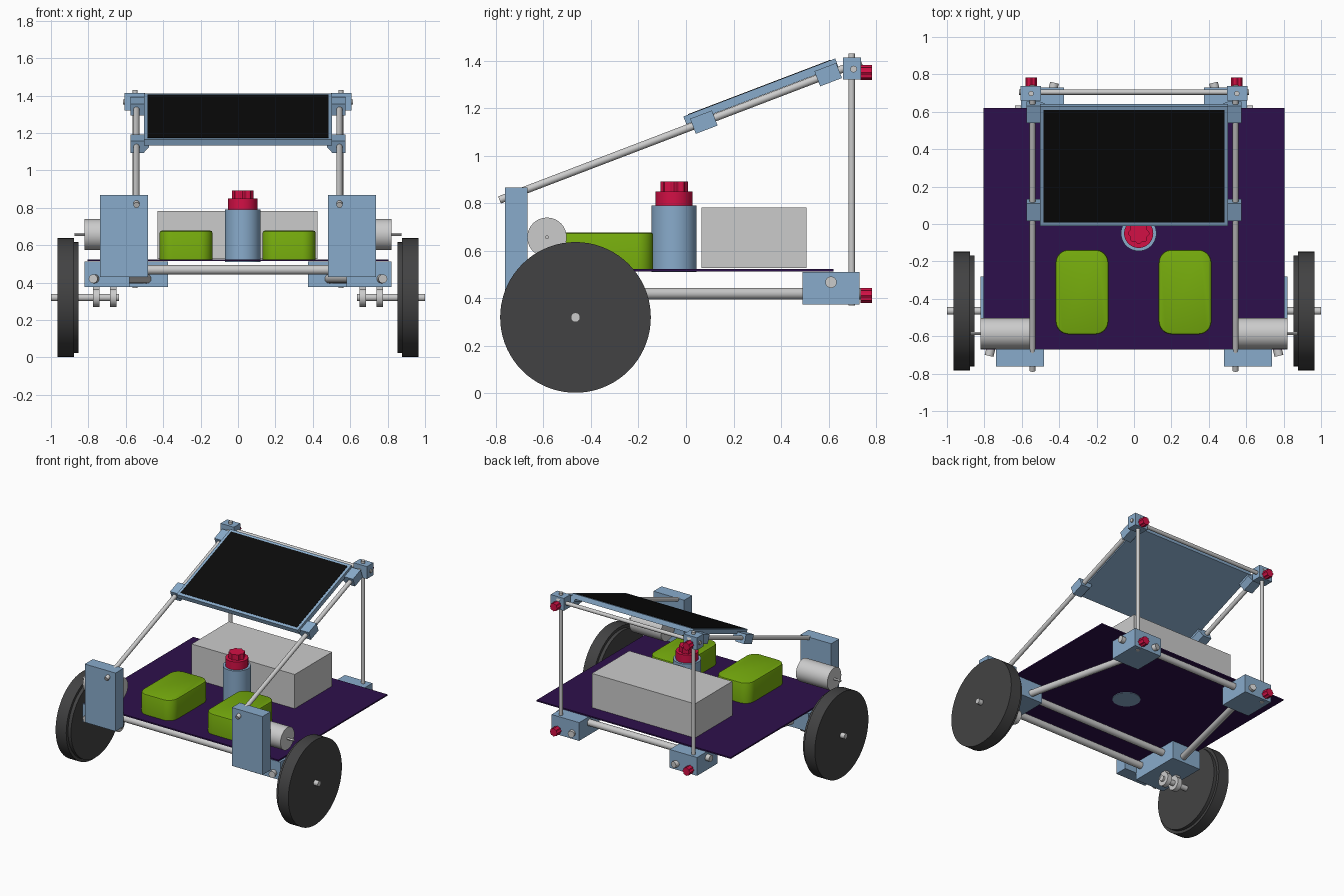
import bpy, bmesh, math
from mathutils import Vector, Matrix

if "Cube" in bpy.data.objects:
    bpy.data.objects.remove(bpy.data.objects["Cube"])


def material(name, rgb):
    m = bpy.data.materials.new(name)
    m.diffuse_color = (*rgb, 1)
    m.use_nodes = True
    m.node_tree.nodes["Principled BSDF"].inputs["Base Color"].default_value = m.diffuse_color
    return m


BLUE = material("bracket blue", (0.25, 0.41, 0.60))
GREY = material("light grey", (0.60, 0.60, 0.60))
PURPLE = material("deep purple", (0.027, 0.005, 0.072))
GREEN = material("leaf green", (0.18, 0.41, 0.004))
RED = material("knob red", (0.65, 0.005, 0.06))
BLACK = material("panel black", (0.003, 0.003, 0.003))
RUBBER = material("tyre grey", (0.055, 0.055, 0.056))


def finish(name, bm, mat, matrix=None):
    if matrix is not None:
        bm.transform(matrix)
    bmesh.ops.recalc_face_normals(bm, faces=bm.faces)
    me = bpy.data.meshes.new(name)
    bm.to_mesh(me)
    bm.free()
    me.materials.append(mat)
    for p in me.polygons:
        p.use_smooth = True
    me.set_sharp_from_angle(angle=math.radians(30))
    ob = bpy.data.objects.new(name, me)
    bpy.context.collection.objects.link(ob)
    return ob


def box(name, mat, x, y, z, matrix=None):
    bm = bmesh.new()
    bmesh.ops.create_cube(bm, size=1)
    for v in bm.verts:
        for i, (a, b) in enumerate((x, y, z)):
            v.co[i] = (a + b) / 2 + v.co[i] * abs(b - a)
    return finish(name, bm, mat, matrix)


def rod(name, mat, a, b, r, sides=24):
    a, b = Vector(a), Vector(b)
    d = b - a
    bm = bmesh.new()
    bmesh.ops.create_cone(bm, cap_ends=True, segments=sides, radius1=r, radius2=r, depth=d.length)
    rot = Vector((0, 0, 1)).rotation_difference(d).to_matrix().to_4x4()
    return finish(name, bm, mat, Matrix.Translation((a + b) / 2) @ rot)


def prism(name, mat, points, depth, matrix=None, bevel=0):
    """Extrude a flat outline upward from z = 0."""
    bm = bmesh.new()
    f = bm.faces.new([bm.verts.new((p[0], p[1], 0)) for p in points])
    ext = bmesh.ops.extrude_face_region(bm, geom=[f])
    top = [v for v in ext["geom"] if isinstance(v, bmesh.types.BMVert)]
    bmesh.ops.translate(bm, verts=top, vec=(0, 0, depth))
    if bevel:
        edges = [e for e in bm.edges if all(v.co.z > depth / 2 for v in e.verts)]
        bmesh.ops.bevel(bm, geom=edges, offset=bevel, segments=2, affect='EDGES', profile=0.5)
    return finish(name, bm, mat, matrix)


def star_knob(name, center, axis, r, depth):
    pts = []
    for i in range(64):
        t = math.tau * i / 64
        k = r * (0.92 + 0.08 * math.cos(8 * t))
        pts.append((k * math.cos(t), k * math.sin(t)))
    rot = Vector((0, 0, 1)).rotation_difference(Vector(axis)).to_matrix().to_4x4()
    return prism(name, RED, pts, depth, Matrix.Translation(center) @ rot)


def rounded_rect(x0, x1, y0, y1, r, n=8):
    pts = []
    corners = ((x1 - r, y1 - r), (x0 + r, y1 - r), (x0 + r, y0 + r), (x1 - r, y0 + r))
    for c, (cx, cy) in enumerate(corners):
        for i in range(n + 1):
            t = math.pi / 2 * (c + i / n)
            pts.append((cx + r * math.cos(t), cy + r * math.sin(t)))
    return pts


# Deck and cargo
box("deck_plate", PURPLE, (-0.805, 0.805), (-0.67, 0.62), (0.514, 0.524))
box("equipment_box", GREY, (-0.43, 0.425), (0.065, 0.508), (0.527, 0.783))
for cx, side in ((-0.278, "left"), (0.273, "right")):
    prism(side + "_tub", GREEN, rounded_rect(cx - 0.141, cx + 0.141, -0.59, -0.138, 0.07),
          0.153, Matrix.Translation((0, 0, 0.524)), bevel=0.01)

# Central turret with stepped knob
tx, ty = 0.025, -0.05
rod("turret_body", BLUE, (tx, ty, 0.51), (tx, ty, 0.79), 0.095, 48)
rod("turret_collar", RED, (tx, ty, 0.79), (tx, ty, 0.85), 0.078, 40)
star_knob("turret_knob", (tx, ty, 0.85), (0, 0, 1), 0.058, 0.042)

# Cross rods of the lower frame and upper frame
for y, label in ((-0.62, "front"), (-0.39, "middle")):
    rod(label + "_cross_rod", GREY, (-0.79, y, 0.468), (0.79, y, 0.468), 0.025)
rod("rear_cross_rod", GREY, (-0.635, 0.61, 0.468), (0.635, 0.61, 0.468), 0.024)
rod("upper_cross_rod", GREY, (-0.615, 0.705, 1.365), (0.615, 0.705, 1.365), 0.014)

# Frame sloping with the panel: local y runs up the slope, local z is its normal
slope = math.atan(0.382)
tilt = Matrix.Translation((0, 0.0, 1.114)) @ Matrix.Rotation(slope, 4, 'X')

for s, side in ((-1, "left"), (1, "right")):
    def sx(a, b):
        return (s * a, s * b)

    # Wheel with inner step, axle and eye brackets
    wy, wz = -0.465, 0.32
    rod(side + "_wheel", RUBBER, (s * 0.877, wy, wz), (s * 0.965, wy, wz), 0.317, 72)
    rod(side + "_wheel_step", RUBBER, (s * 0.852, wy, wz), (s * 0.88, wy, wz), 0.296, 72)
    rod(side + "_axle", GREY, (s * 0.635, wy, wz), (s * 1.0, wy, wz), 0.02)
    for x in (0.667, 0.758):
        rod(side + "_axle_eye", GREY, (s * (x - 0.018), wy, wz), (s * (x + 0.018), wy, wz), 0.05)
        box(side + "_eye_stem", GREY, sx(x - 0.018, x + 0.018), (wy - 0.025, wy + 0.025), (0.34, 0.40))

    # Corner blocks and side rods
    box(side + "_front_block", BLUE, sx(0.58, 0.82), (-0.67, -0.28), (0.377, 0.512))
    box(side + "_front_tower", BLUE, sx(0.482, 0.737), (-0.762, -0.667), (0.43, 0.867))
    box(side + "_rear_block", BLUE, sx(0.375, 0.603), (0.49, 0.73), (0.375, 0.512))
    rod(side + "_side_rod", GREY, (s * 0.775, -0.705, 0.42), (s * 0.425, 0.755, 0.42), 0.024)

    # Drive motor
    rod(side + "_motor", GREY, (s * 0.56, -0.585, 0.657), (s * 0.82, -0.585, 0.657), 0.083, 40)
    rod(side + "_motor_shaft", GREY, (s * 0.81, -0.585, 0.657), (s * 0.875, -0.585, 0.657), 0.008, 12)

    # Upright post, upper joint and clamp knobs
    rod(side + "_post", GREY, (s * 0.55, 0.697, 0.37), (s * 0.55, 0.697, 1.43), 0.014)
    box(side + "_upper_joint", BLUE, sx(0.497, 0.607), (0.66, 0.737), (1.32, 1.413))
    for z, label in ((0.412, "_lower_knob"), (1.35, "_upper_knob")):
        star_knob(side + label, (s * 0.55, 0.735, z), (0, 1, 0), 0.031, 0.048)

    # Sloping rod and panel clips
    rod(side + "_sloping_rod", GREY, tilt @ Vector((s * 0.543, -0.84, 0)),
        tilt @ Vector((s * 0.543, 0.79, 0)), 0.016)
    clip = [(0.575, 0.033), (0.575, -0.035), (0.505, -0.035), (0.475, 0.0), (0.475, 0.033)]
    turn = Matrix.Rotation(math.pi / 2, 4, 'X')
    for u in (0.08, 0.64):
        prism(side + "_panel_clip", BLUE, [(s * x, w) for x, w in clip], 0.098,
              tilt @ Matrix.Translation((0, u + 0.049, 0)) @ turn)

# Tilted panel: frame slab with a thin dark plate on it
box("panel_frame", BLUE, (-0.503, 0.503), (0.008, 0.692), (0.017, 0.052), tilt)
box("panel_surface", BLACK, (-0.483, 0.483), (0.03, 0.672), (0.05, 0.054), tilt)
